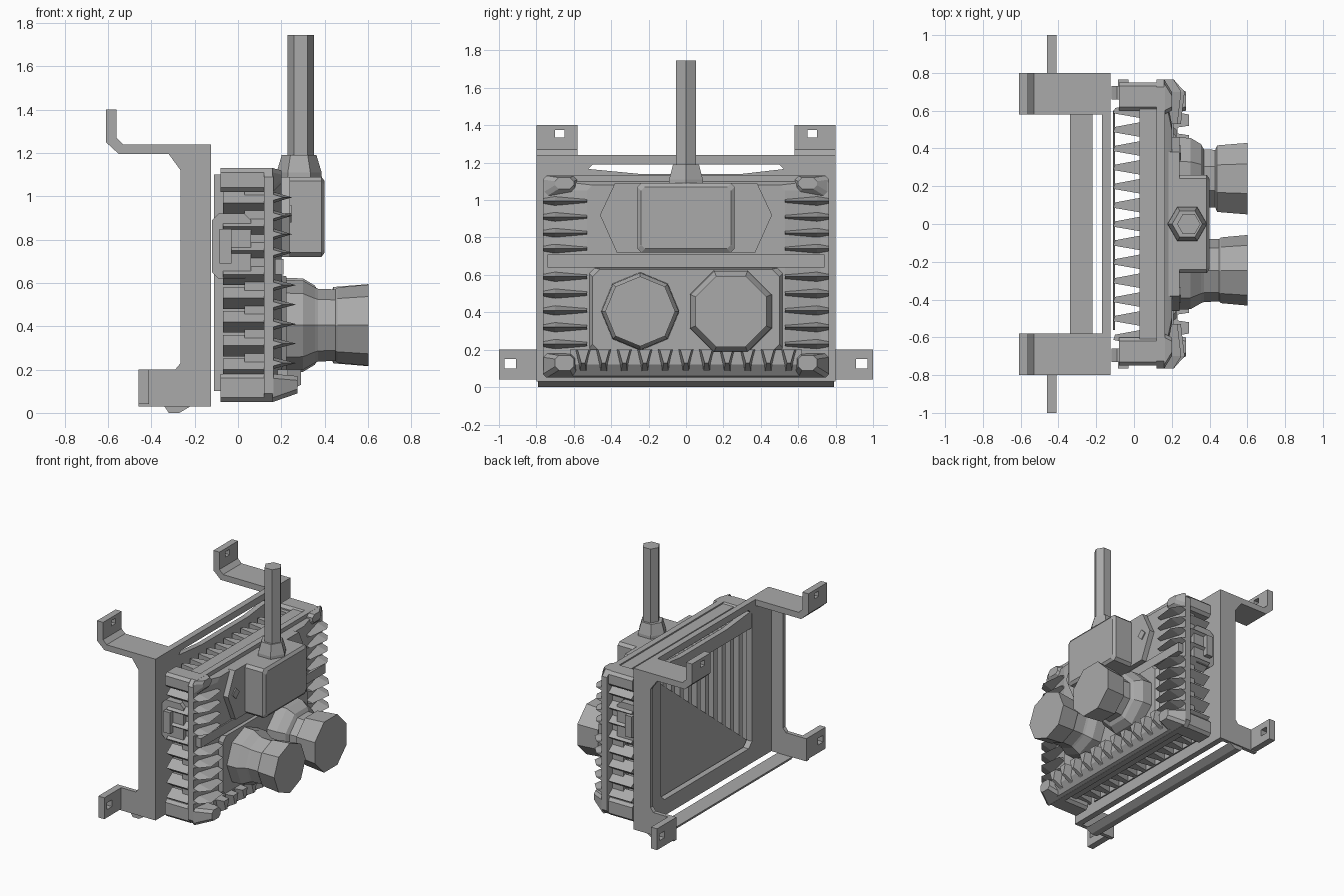
import bpy, bmesh, math

if "Cube" in bpy.data.objects:
    bpy.data.objects.remove(bpy.data.objects["Cube"], do_unlink=True)

grey = bpy.data.materials.new("cast grey")
grey.use_nodes = True
grey.diffuse_color = (0.4, 0.4, 0.4, 1)
grey.node_tree.nodes["Principled BSDF"].inputs["Base Color"].default_value = (0.4, 0.4, 0.4, 1)


def finish(name, bm):
    bmesh.ops.recalc_face_normals(bm, faces=bm.faces)
    mesh = bpy.data.meshes.new(name)
    bm.to_mesh(mesh)
    bm.free()
    mesh.materials.append(grey)
    obj = bpy.data.objects.new(name, mesh)
    bpy.context.collection.objects.link(obj)
    return obj


def place(axis, p, d):
    """Put a 2D point on the plane across an axis, at depth d."""
    a, b = p
    return {"x": (d, a, b), "y": (a, d, b), "z": (a, b, d)}[axis]


def add_prism(bm, axis, pts, d0, d1, pts2=None):
    lo = [bm.verts.new(place(axis, p, d0)) for p in pts]
    hi = [bm.verts.new(place(axis, p, d1)) for p in (pts2 or pts)]
    n = len(pts)
    bm.faces.new(lo)
    bm.faces.new(hi)
    for i in range(n):
        j = (i + 1) % n
        bm.faces.new((lo[i], lo[j], hi[j], hi[i]))


def prism(name, axis, pts, d0, d1, pts2=None):
    bm = bmesh.new()
    add_prism(bm, axis, pts, d0, d1, pts2)
    return finish(name, bm)


def rect(a0, a1, b0, b1, c=0.0):
    """Rectangle outline, with corners cut by c."""
    if not c:
        return [(a0, b0), (a1, b0), (a1, b1), (a0, b1)]
    return [(a0 + c, b0), (a1 - c, b0), (a1, b0 + c), (a1, b1 - c),
            (a1 - c, b1), (a0 + c, b1), (a0, b1 - c), (a0, b0 + c)]


def box(name, x, y, z, c=0.0):
    return prism(name, "x", rect(*y, *z, c), *x)


def ring(name, outer, inner, x0, x1):
    """Flat plate across x with an opening; both outlines have equal counts."""
    bm = bmesh.new()
    loops = [[bm.verts.new(place("x", p, d)) for p in pts]
             for pts, d in ((outer, x0), (outer, x1), (inner, x1), (inner, x0))]
    n = len(outer)
    for k in range(4):
        a, b = loops[k], loops[(k + 1) % 4]
        for i in range(n):
            j = (i + 1) % n
            bm.faces.new((a[i], a[j], b[j], b[i]))
    return finish(name, bm)


def lathe(name, profile, sides, centre, axis, turn=0.0):
    """Faceted turned part from (depth, radius) pairs."""
    bm = bmesh.new()
    rings = []
    for d, r in profile:
        pts = [(centre[0] + r * math.cos(turn + math.tau * i / sides),
                centre[1] + r * math.sin(turn + math.tau * i / sides)) for i in range(sides)]
        rings.append([bm.verts.new(place(axis, p, d)) for p in pts])
    bm.faces.new(rings[0])
    bm.faces.new(rings[-1])
    for a, b in zip(rings, rings[1:]):
        for i in range(sides):
            j = (i + 1) % sides
            bm.faces.new((a[i], a[j], b[j], b[i]))
    return finish(name, bm)


def span(s, a, b):
    return tuple(sorted((s * a, s * b)))


# Mounting frame: windowed plate, folded side walls, arms and lugs
ring("frame_plate", rect(-0.8, 0.8, 0.03, 1.24, 0.01),
     rect(-0.54, 0.54, 0.15, 1.19, 0.04), -0.17, -0.125)
prism("frame_cross_band", "x", [(-0.56, 1.04), (0.56, 1.04), (0.56, 1.17), (0.3, 1.14),
                                (-0.25, 1.14), (-0.56, 1.17)], -0.165, -0.125)
wall = [(-0.125, 0.03), (-0.125, 1.24), (-0.32, 1.24), (-0.32, 1.195), (-0.265, 1.12),
        (-0.265, 0.23), (-0.29, 0.2), (-0.46, 0.2), (-0.46, 0.03)]
arm = [(-0.125, 1.195), (-0.125, 1.24), (-0.53, 1.24), (-0.56, 1.27), (-0.56, 1.31),
       (-0.61, 1.31), (-0.61, 1.25), (-0.55, 1.195)]
for s, side in ((1, "back"), (-1, "front")):
    prism(side + "_frame_wall", "y", wall, s * 0.77, s * 0.8)
    prism(side + "_upper_arm", "y", arm, s * 0.58, s * 0.8)
    ring(side + "_upper_lug", rect(*span(s, 0.58, 0.8), 1.31, 1.4),
         rect(*span(s, 0.65, 0.7), 1.335, 1.375), -0.61, -0.56)
    ring(side + "_lower_lug", rect(*span(s, 0.78, 1.0), 0.04, 0.2),
         rect(*span(s, 0.91, 0.97), 0.1, 0.15), -0.46, -0.41)
prism("lower_tie_bar", "y", [(-0.34, 0.03), (-0.32, 0), (-0.27, 0), (-0.22, 0.03)], -0.79, 0.79)

# Housing: core, parting flange and front cover
box("housing_core", (0.03, 0.13), (-0.7, 0.7), (0.09, 1.12), 0.05)
box("parting_flange", (0.12, 0.165), (-0.765, 0.765), (0.05, 1.13), 0.04)
prism("front_cover", "x", rect(-0.72, 0.72, 0.08, 1.1, 0.05), 0.165, 0.2,
      rect(-0.53, 0.53, 0.17, 1.08, 0.03))
box("middle_rib", (0.17, 0.21), (-0.74, 0.74), (0.64, 0.71))
prism("back_panel", "x", [(0.6, 0.1), (0.6, 1.1), (-0.56, 0.18), (-0.56, 0.1)], -0.11, -0.1)

# Upright cooling fins on the rear of the housing
bm = bmesh.new()
for i in range(13):
    y = -0.6 + 0.1 * i
    add_prism(bm, "z", [(0.04, y - 0.04), (0.04, y + 0.04), (-0.1, y + 0.014), (-0.11, y - 0.014)],
              0.1, 1.1)
finish("rear_fins", bm)

for s, side in ((1, "back"), (-1, "front")):
    # Level cooling fins at the end of the cover and of the housing
    bm = bmesh.new()
    rows = [(0.23 + 0.09 * i, 0.268) for i in range(5)] + [(0.74 + 0.085 * i, 0.25) for i in range(4)]
    for z, tip in rows:
        root = [(0.16, z - 0.02), (0.16, z + 0.02), (tip - 0.02, z)]
        crest = [(0.13, z - 0.035), (0.13, z + 0.035), (tip, z)]
        end = [(0.14, z - 0.02), (0.14, z + 0.02), (0.21, z)]
        add_prism(bm, "y", root, s * 0.53, s * 0.7, crest)
        add_prism(bm, "y", crest, s * 0.7, s * 0.765, end)
    for i in range(8):
        z = 0.2 + 0.11 * i
        add_prism(bm, "x", [(s * 0.68, z - 0.05), (s * 0.68, z + 0.05), (s * 0.75, z)], -0.07, 0.12)
    finish(side + "_end_fins", bm)
    # Corner bosses, tapering towards the cover, and the side latch
    for z0, z1, tip, tag in ((1.02, 1.13, 0.2, "upper"), (0.05, 0.18, 0.275, "lower")):
        box(f"{side}_{tag}_boss", (-0.08, 0.12), span(s, 0.6, 0.75), (z0, z1), 0.02)
        prism(f"{side}_{tag}_cover_boss", "x", rect(*span(s, 0.58, 0.765), z0, z1, 0.02), 0.16, tip,
              rect(*span(s, 0.6, 0.7), z0 + 0.04, z1 - 0.01, 0.02))
    prism(side + "_latch", "y", rect(-0.12, 0.06, 0.62, 0.92, 0.03), s * 0.66, s * 0.73)
    prism(side + "_latch_boss", "y", rect(-0.085, -0.03, 0.69, 0.85), s * 0.73, s * 0.765)

# Pointed fins along the bottom edge of the cover
bm = bmesh.new()
for i in range(11):
    y = -0.55 + 0.11 * i
    add_prism(bm, "x", [(y - 0.05, 0.2), (y + 0.05, 0.2), (y + 0.02, 0.06), (y - 0.02, 0.06)],
              0.16, 0.29, [(y - 0.03, 0.2), (y + 0.03, 0.2), (y + 0.01, 0.13), (y - 0.01, 0.13)])
finish("bottom_fins", bm)
prism("bottom_skirt", "y", [(0.16, 0.05), (0.19, 0.06), (0.23, 0.12), (0.23, 0.2), (0.16, 0.2)],
      -0.62, 0.62)

# Upper face: hexagonal panel, aerial box and aerial
hexagon = [(-0.46, 0.92), (-0.37, 0.72), (0.37, 0.72), (0.46, 0.92), (0.38, 1.09), (-0.38, 1.09)]
prism("hex_panel", "x", hexagon, 0.17, 0.24)
for s, side in ((1, "back"), (-1, "front")):
    lathe(side + "_panel_screw", [(0.23, 0.04), (0.248, 0.04)], 4, (s * 0.375, 0.92), "x")
box("aerial_box", (0.2, 0.385), (-0.26, 0.26), (0.72, 1.09), 0.02)
prism("aerial_box_face", "x", rect(-0.26, 0.26, 0.72, 1.09, 0.02), 0.385, 0.4,
      rect(-0.24, 0.24, 0.74, 1.07, 0.02))
lathe("aerial_base", [(1.08, 0.105), (1.11, 0.104), (1.19, 0.08)], 6, (0.282, 0), "z")
lathe("aerial_rod", [(1.17, 0.062), (1.745, 0.062)], 6, (0.29, 0), "z")

# Lower face: connector plate and two faceted connectors on stepped collars
prism("connector_plate", "x", rect(-0.53, 0.53, 0.17, 0.64, 0.02), 0.18, 0.225,
      rect(-0.5, 0.5, 0.19, 0.63, 0.04))
for y, r, collar, start, turn, side in ((0.24, 0.205, 0.238, 0.44, math.pi / 8, "back"),
                                        (-0.245, 0.187, 0.21, 0.46, 0, "front")):
    lathe(side + "_connector",
          [(0.2, collar), (0.3, collar * 0.98), (0.355, collar * 0.83), (0.37, 0.168),
           (start - 0.01, 0.165), (start, r * 0.93), (0.602, r)],
          8, (y, 0.405), "x", turn)
